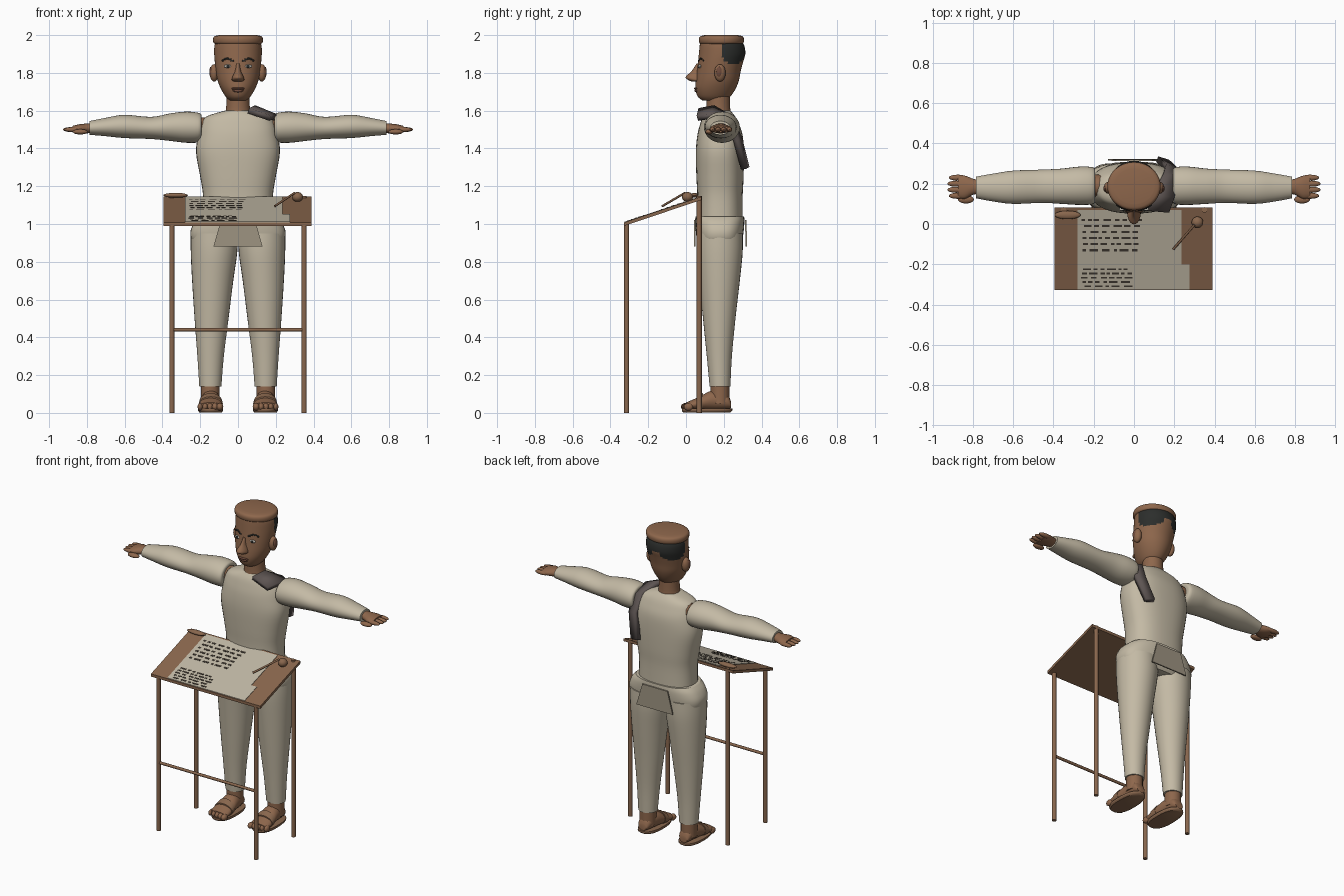
import bpy, bmesh, math, random
from mathutils import Vector

cube = bpy.data.objects.get("Cube")
if cube:
    bpy.data.objects.remove(cube, do_unlink=True)
random.seed(4)


def material(name, *rgb):
    m = bpy.data.materials.new(name)
    m.use_nodes = True
    m.diffuse_color = (*rgb, 1)
    bsdf = m.node_tree.nodes["Principled BSDF"]
    bsdf.inputs["Base Color"].default_value = (*rgb, 1)
    bsdf.inputs["Roughness"].default_value = 0.8
    return m


SKIN = material("brown skin", .27, .135, .072)
CLOTH = material("cream cloth", .55, .49, .375)
FLAP = material("shaded cloth", .34, .295, .22)
WOOD = material("brown wood", .25, .135, .075)
HAIR = material("black hair", .025, .027, .025)
STRAP = material("grey leather", .11, .09, .085)
PAPER = material("parchment", .52, .47, .37)
INK = material("dark ink", .05, .04, .03)
WHITE = material("eye white", .55, .52, .46)
LIP = material("dark lips", .16, .07, .045)


def make(name, bm, mat, mirror=False):
    """Turn a bmesh into an object, or into a left and right pair."""
    made = []
    for side in ((1, -1) if mirror else (1,)):
        b = bm.copy()
        for v in b.verts:
            v.co.x *= side
        bmesh.ops.recalc_face_normals(b, faces=b.faces)
        label = ("left_" if side > 0 else "right_") + name if mirror else name
        me = bpy.data.meshes.new(label)
        b.to_mesh(me)
        b.free()
        me.materials.append(mat)
        me.polygons.foreach_set("use_smooth", [True] * len(me.polygons))
        me.set_sharp_from_angle(angle=math.radians(42))
        ob = bpy.data.objects.new(label, me)
        bpy.context.collection.objects.link(ob)
        made.append(ob)
    bm.free()
    return made[0]


def smooth_rows(rows, steps=4):
    """Catmull-Rom interpolation between cross-sections."""
    out = []
    for i in range(len(rows) - 1):
        a, b, c, d = (rows[max(0, min(len(rows) - 1, i + k))] for k in (-1, 0, 1, 2))
        for s in range(steps):
            t = s / steps
            out.append([q + .5 * t * (r - p + t * (2 * p - 5 * q + 4 * r - w + t * (3 * (q - r) + w - p)))
                        for p, q, r, w in zip(a, b, c, d)])
    return out + [list(rows[-1])]


def loft(name, axis, rows, mat, mirror=False, power=2, n=32):
    """Rows are (position, low u, high u, low v, high v) along an axis."""
    bm = bmesh.new()
    rings = []
    for t, u0, u1, v0, v1 in smooth_rows(rows):
        ring = []
        for k in range(n):
            c, s = math.cos(k * math.tau / n), math.sin(k * math.tau / n)
            u = (u0 + u1) / 2 + (u1 - u0) / 2 * math.copysign(abs(c) ** (2 / power), c)
            v = (v0 + v1) / 2 + (v1 - v0) / 2 * math.copysign(abs(s) ** (2 / power), s)
            ring.append(bm.verts.new({"x": (t, u, v), "y": (u, t, v), "z": (u, v, t)}[axis]))
        rings.append(ring)
    for a, b in zip(rings, rings[1:]):
        for k in range(n):
            bm.faces.new((a[k], a[(k + 1) % n], b[(k + 1) % n], b[k]))
    bm.faces.new(rings[0])
    bm.faces.new(rings[-1])
    return make(name, bm, mat, mirror)


def ball(name, loc, radii, mat, mirror=False):
    bm = bmesh.new()
    bmesh.ops.create_uvsphere(bm, u_segments=20, v_segments=12, radius=1)
    for v in bm.verts:
        v.co = Vector(loc) + Vector(a * b for a, b in zip(v.co, radii))
    return make(name, bm, mat, mirror)


def rod(name, a, b, r, mat, mirror=False):
    a, b = Vector(a), Vector(b)
    bm = bmesh.new()
    bmesh.ops.create_cone(bm, cap_ends=True, segments=12, radius1=r, radius2=r, depth=(b - a).length)
    turn = (b - a).to_track_quat("Z", "Y")
    for v in bm.verts:
        v.co = turn @ v.co + (a + b) / 2
    return make(name, bm, mat, mirror)


def plate(name, polys, push, mat):
    """Extrude flat polygons along a vector."""
    bm = bmesh.new()
    faces = [bm.faces.new([bm.verts.new(p) for p in poly]) for poly in polys]
    ext = bmesh.ops.extrude_face_region(bm, geom=faces, use_keep_orig=True)["geom"]
    for v in ext:
        if isinstance(v, bmesh.types.BMVert):
            v.co += Vector(push)
    return make(name, bm, mat)


# Torso, trousers and cloth flaps
loft("torso", "z", [(1.02, -.185, .185, .06, .3), (1.15, -.185, .185, .06, .3), (1.25, -.2, .2, .055, .305),
                    (1.38, -.222, .222, .052, .306), (1.47, -.21, .21, .06, .3), (1.53, -.195, .195, .075, .28),
                    (1.57, -.165, .165, .09, .26), (1.6, -.07, .07, .11, .235)], CLOTH, power=2.4, n=40)
loft("trouser_top", "z", [(.88, -.2, .2, .08, .28), (.91, -.243, .243, .06, .297), (.96, -.252, .252, .052, .305),
                          (1.01, -.23, .23, .048, .309), (1.04, -.2, .2, .05, .308)], CLOTH, power=2.7, n=40)
loft("trouser_leg", "z", [(.14, .088, .205, .125, .235), (.3, .075, .215, .11, .243), (.5, .05, .23, .09, .262),
                          (.7, .025, .243, .07, .285), (.85, .004, .25, .056, .3), (.95, .002, .25, .056, .3)],
     CLOTH, mirror=True)
for name, y, lean in (("front_flap", .042, 0), ("back_flap", .312, .004)):
    plate(name, [[(-.13, y + lean, .88), (.13, y + lean, .88), (.09, y, 1.02), (-.09, y, 1.02)]], (0, .008, 0), FLAP)

# Sleeves, arms and hands
loft("sleeve", "x", [(.195, .13, .25, 1.47, 1.56), (.2, .1, .28, 1.435, 1.585), (.27, .095, .285, 1.43, 1.595),
                     (.36, .1, .275, 1.44, 1.585), (.46, .105, .27, 1.45, 1.567), (.6, .1, .265, 1.455, 1.578),
                     (.7, .112, .25, 1.465, 1.562), (.785, .128, .235, 1.472, 1.545)], CLOTH, mirror=True)
rod("upper_arm", (.1, .19, 1.51), (.24, .19, 1.51), .055, SKIN, True)
loft("palm", "x", [(.76, .15, .215, 1.485, 1.535), (.8, .145, .225, 1.48, 1.532), (.84, .125, .24, 1.48, 1.528),
                   (.875, .13, .238, 1.484, 1.52)], SKIN, True, n=20)
for i in range(4):
    mid = 1.5 - abs(i - 1.5)
    ball(f"finger_{i + 1}", (.875 + .007 * mid, .14 + .03 * i, 1.5), (.045, .015, .013), SKIN, True)
ball("thumb", (.835, .122, 1.488), (.04, .02, .014), SKIN, True)

# Feet with toes and sandals
rod("ankle", (.147, .18, .05), (.147, .18, .16), .05, SKIN, True)
loft("foot", "y", [(.238, .12, .175, .025, .06), (.215, .105, .187, .02, .1), (.14, .093, .195, .015, .118),
                   (.07, .084, .205, .015, .085), (.0, .084, .208, .015, .055)], SKIN, True, n=24)
for i in range(5):
    ball(f"toe_{i + 1}", (.096 + .026 * i, -.003 + .004 * i, .032), (.018 - .001 * i, .024, .02), SKIN, True)
loft("sandal_sole", "z", [(.003, .085, .205, -.015, .235), (.012, .08, .212, -.022, .245),
                          (.022, .08, .212, -.022, .245)], WOOD, True, power=2.5)
loft("sandal_strap", "y", [(.055, .08, .208, .01, .086), (.09, .083, .205, .01, .105)], WOOD, True, n=24)

# Head, with hair coloured by position on the back of the skull
HEAD = [(1.655, -.045, .045, .085, .205), (1.675, -.066, .066, .062, .235), (1.715, -.09, .09, .05, .262),
        (1.76, -.108, .108, .052, .28), (1.81, -.117, .117, .058, .29), (1.86, -.123, .123, .064, .303),
        (1.9, -.126, .126, .068, .314), (1.94, -.125, .125, .072, .31), (1.97, -.118, .118, .076, .295)]
head = loft("head", "z", HEAD, SKIN, n=56)
head.data.materials.append(HAIR)
for p in head.data.polygons:
    y, z = p.center.y, p.center.z
    if z > 1.9 - .055 * math.sqrt(max(0, 1 - ((y - .25) / .06) ** 2)) and y > .19:
        p.material_index = 1
loft("neck", "z", [(1.56, -.085, .085, .1, .245), (1.6, -.065, .065, .108, .235), (1.68, -.06, .06, .11, .232)], SKIN)
loft("cap", "z", [(1.952, -.118, .118, .08, .295), (1.96, -.13, .13, .07, .305), (1.98, -.132, .132, .068, .307),
                  (1.994, -.124, .124, .077, .298), (2, -.1, .1, .1, .275)], SKIN, n=40)
ball("ear", (.126, .18, 1.8), (.024, .03, .046), SKIN, True)
ball("ear_hollow", (.143, .176, 1.805), (.009, .016, .028), LIP, True)
loft("nose", "z", [(1.85, -.01, .01, .056, .1), (1.81, -.016, .016, .03, .1), (1.778, -.03, .03, -.002, .1),
                   (1.762, -.033, .033, .012, .1), (1.755, -.024, .024, .03, .1)], SKIN, n=20)


def face_y(x, z):
    """Depth of the face surface at a point seen from the front."""
    a, b = next((a, b) for a, b in zip(HEAD, HEAD[1:]) if a[0] <= z <= b[0])
    t = (z - a[0]) / (b[0] - a[0])
    _, _, w, f, k = (p + (q - p) * t for p, q in zip(a, b))
    return (f + k) / 2 - (k - f) / 2 * math.sqrt(1 - (x / w) ** 2)


# Painted face details
ball("eye", (.053, face_y(.053, 1.835), 1.835), (.022, .008, .009), WHITE, True)
ball("iris", (.053, face_y(.053, 1.835) - .006, 1.835), (.008, .004, .008), HAIR, True)
for i in range(5):
    x = .03 + .012 * i
    z = 1.864 + .012 * math.sin(i * .75)
    ball(f"brow_{i + 1}", (x, face_y(x, z), z), (.011, .004, .005), HAIR, True)
ball("upper_lip", (0, face_y(0, 1.717) + .004, 1.717), (.036, .012, .007), LIP)
ball("lower_lip", (0, face_y(0, 1.705) + .004, 1.705), (.028, .012, .008), LIP)

# Strap over the left shoulder
pairs = [((.055, .07, 1.6), (.17, .06, 1.56)), ((.085, .15, 1.615), (.195, .13, 1.57)),
         ((.14, .24, 1.56), (.215, .225, 1.53)), ((.155, .285, 1.45), (.212, .265, 1.44)),
         ((.115, .322, 1.3), (.17, .305, 1.29))]
bm = bmesh.new()
edge = [[bm.verts.new(p) for p in pair] for pair in pairs]
for a, b in zip(edge, edge[1:]):
    bm.faces.new((a[0], a[1], b[1], b[0]))
strap = make("shoulder_strap", bm, STRAP)
mod = strap.modifiers.new("thickness", "SOLIDIFY")
mod.thickness, mod.offset = .03, 0


# Sloping desk
def on_desk(x, y, lift=0):
    return (x, y, 1.008 + (y + .328) * .335 + lift)


def box(x0, x1, y0, y1, lift=0):
    return [on_desk(x, y, lift) for x, y in ((x0, y0), (x1, y0), (x1, y1), (x0, y1))]


plate("desk_board", [box(-.395, .39, -.328, .082)], (0, 0, -.018), WOOD)
for name, y, top in (("front_leg", -.314, 1.0), ("back_leg", .07, 1.147)):
    rod("desk_" + name, (.35, y, 0), (.35, y, top), .0135, WOOD, True)
rod("desk_crossbar", (-.35, -.314, .44), (.35, -.314, .44), .009, WOOD)

# Parchment with rows of ink dashes
sheet = [(-.28, -.325), (.275, -.325), (.275, -.2), (.235, -.2), (.235, .07), (-.28, .07)]
plate("parchment_sheet", [[on_desk(x, y, .003) for x, y in sheet]], (0, 0, -.004), PAPER)
dashes = []
for count, top, step, high, end in ((6, .02, .03, .011, .04), (5, -.225, .021, .009, 0)):
    for row in range(count):
        x, y = -.265 + random.uniform(0, .02), top - row * step
        while x < end - .03:
            w = random.uniform(.015, .045)
            dashes.append(box(x, min(x + w, end), y - high / 2, y + high / 2, .0045))
            x += w + random.uniform(.008, .022)
plate("ink_marks", dashes, (0, 0, -.002), INK)

# Writing tools
ball("ink_dish", (-.33, .045, 1.152), (.065, .021, .013), WOOD)
ball("ink_pot", (.315, .008, 1.143), (.029, .029, .026), WOOD)
rod("reed_pen", (.195, -.125, 1.095), (.3, -.005, 1.165), .006, WOOD)
